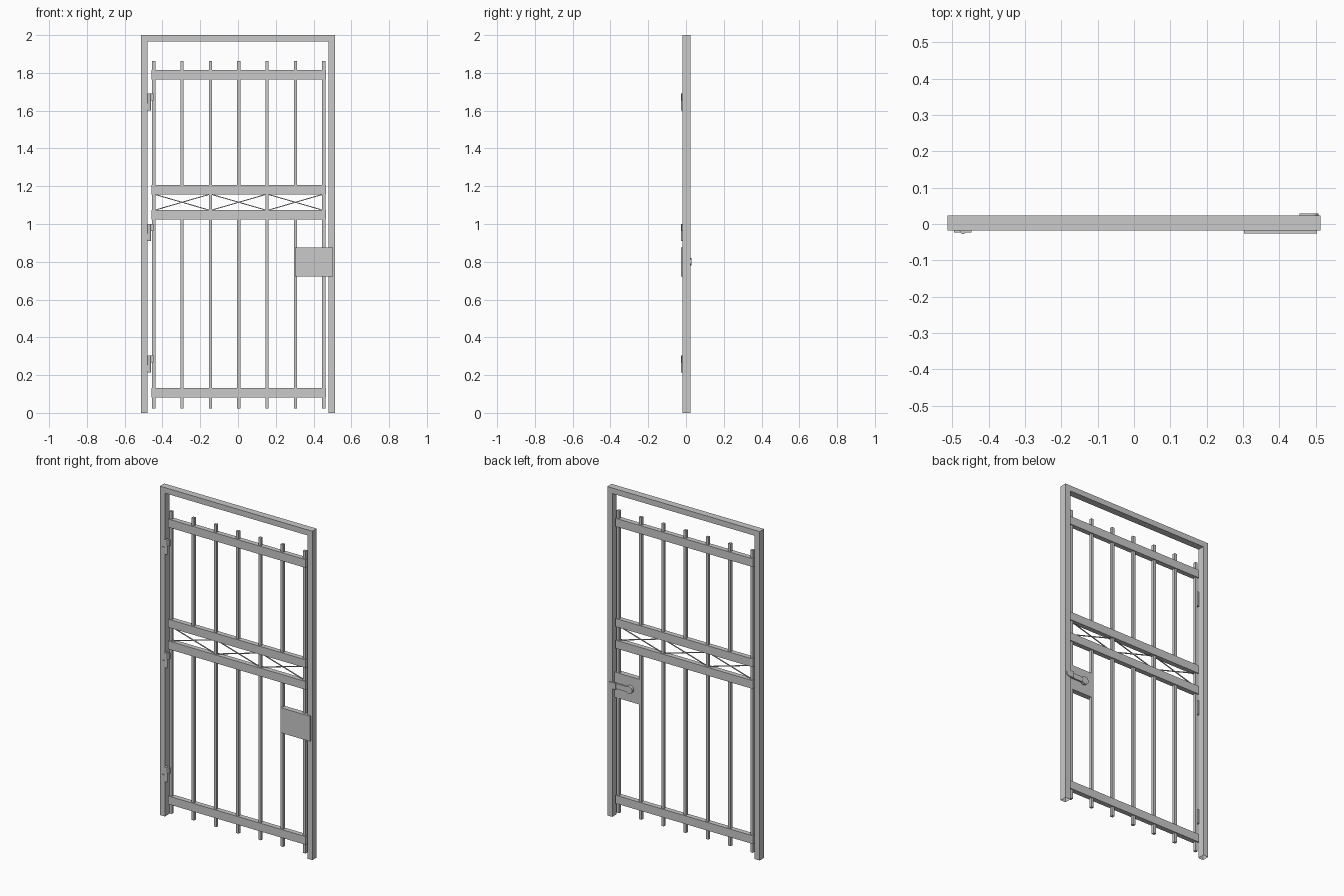
import bpy, bmesh, math

if "Cube" in bpy.data.objects:
    bpy.data.objects.remove(bpy.data.objects["Cube"])

steel = bpy.data.materials.new("light_grey_steel")
steel.diffuse_color = (0.585, 0.585, 0.585, 1)
steel.use_nodes = True
steel.node_tree.nodes["Principled BSDF"].inputs["Base Color"].default_value = steel.diffuse_color
YC = -0.003  # middle plane of the gate leaf
XC = 0.004   # the gate leaf hangs slightly off centre


def finish(name, bm):
    bmesh.ops.recalc_face_normals(bm, faces=bm.faces)
    me = bpy.data.meshes.new(name)
    bm.to_mesh(me)
    bm.free()
    me.materials.append(steel)
    ob = bpy.data.objects.new(name, me)
    bpy.context.collection.objects.link(ob)
    return ob


def extrude_xz(name, pts, y0, y1):
    """Extrude an outline drawn in the xz plane from y0 to y1."""
    bm = bmesh.new()
    face = bm.faces.new([bm.verts.new((x, y0, z)) for x, z in pts])
    out = bmesh.ops.extrude_face_region(bm, geom=[face])
    for v in out["geom"]:
        if isinstance(v, bmesh.types.BMVert):
            v.co.y = y1
    return finish(name, bm)


def box(name, x0, x1, y0, y1, z0, z1):
    return extrude_xz(name, [(x0, z0), (x1, z0), (x1, z1), (x0, z1)], y0, y1)


def cylinder(name, loc, r, depth, axis="Z", sides=16):
    rot = (math.pi / 2, 0, 0) if axis == "Y" else (0, 0, 0)
    bpy.ops.mesh.primitive_cylinder_add(vertices=sides, radius=r, depth=depth,
                                        location=loc, rotation=rot)
    ob = bpy.context.object
    ob.name = name
    ob.data.materials.append(steel)
    bpy.ops.object.shade_smooth_by_angle(angle=math.radians(40))
    return ob


# Outer frame: mitred tube, open at the feet
W, T, TOP = 0.513, 0.034, 2.0
frame = extrude_xz("outer_frame",
                   [(-W, 0), (-W, TOP), (W, TOP), (W, 0), (W - T, 0),
                    (W - T, TOP - T), (T - W, TOP - T), (T - W, 0)],
                   -0.018, 0.024)
bm = bmesh.new()
bm.from_mesh(frame.data)
feet = [f for f in bm.faces if all(v.co.z < 1e-4 for v in f.verts)]
bmesh.ops.delete(bm, geom=feet, context="FACES_ONLY")
bm.to_mesh(frame.data)
bm.free()

# Horizontal rails
for name, z0, z1 in (("bottom_rail", 0.081, 0.131), ("lower_middle_rail", 1.024, 1.074),
                     ("upper_middle_rail", 1.156, 1.206), ("top_rail", 1.765, 1.815)):
    box(name, XC - 0.463, XC + 0.463, YC - 0.015, YC + 0.015, z0, z1)

# Vertical bars; those inside a crossed panel are split at the middle band
B = 0.0085
for i in range(-3, 4):
    x = XC + 0.15 * i
    spans = [(0.024, 1.862)] if i % 2 else [(0.024, 1.03), (1.2, 1.862)]
    for z0, z1 in spans:
        box("vertical_bar", x - B, x + B, YC - B, YC + B, z0, z1)

# Crossed thin rods in the middle band
h = 0.0025
for cx in (XC - 0.3, XC, XC + 0.3):
    for s in (-1, 1):
        a, b = (cx - 0.142, 1.115 - s * 0.041), (cx + 0.142, 1.115 + s * 0.041)
        extrude_xz("cross_rod", [(a[0], a[1] - h), (b[0], b[1] - h),
                                 (b[0], b[1] + h), (a[0], a[1] + h)], YC - h, YC + h)

# Hinges: barrel with one leaf on the gate and one on the post
for z in (0.26, 0.955, 1.645):
    cylinder("hinge_barrel", (-0.47, -0.018, z), 0.0095, 0.09)
    box("hinge_gate_leaf", -0.47, -0.447, -0.023, -0.011, z + 0.008, z + 0.045)
    box("hinge_post_leaf", -0.495, -0.47, -0.024, -0.016, z - 0.041, z - 0.006)

# Lock case and its front cover
box("lock_case", 0.303, 0.476, -0.019, 0.006, 0.722, 0.875)
box("lock_cover", 0.303, 0.504, -0.026, -0.018, 0.722, 0.875)

# Back handle: round rose, lever arm and a grip reaching over the post
cylinder("handle_rose", (0.37, 0.014, 0.80), 0.023, 0.018, "Y", 20)
box("handle_arm", 0.37, 0.465, 0.012, 0.021, 0.784, 0.816)
grip = [(0.455, 0.781), (0.492, 0.781)]
grip += [(0.492 + 0.015 * math.cos(t), 0.80 + 0.019 * math.sin(t))
         for t in [math.radians(-60 + 30 * k) for k in range(5)]]
grip += [(0.492, 0.819), (0.455, 0.819)]
extrude_xz("handle_grip", grip, 0.018, 0.029)
